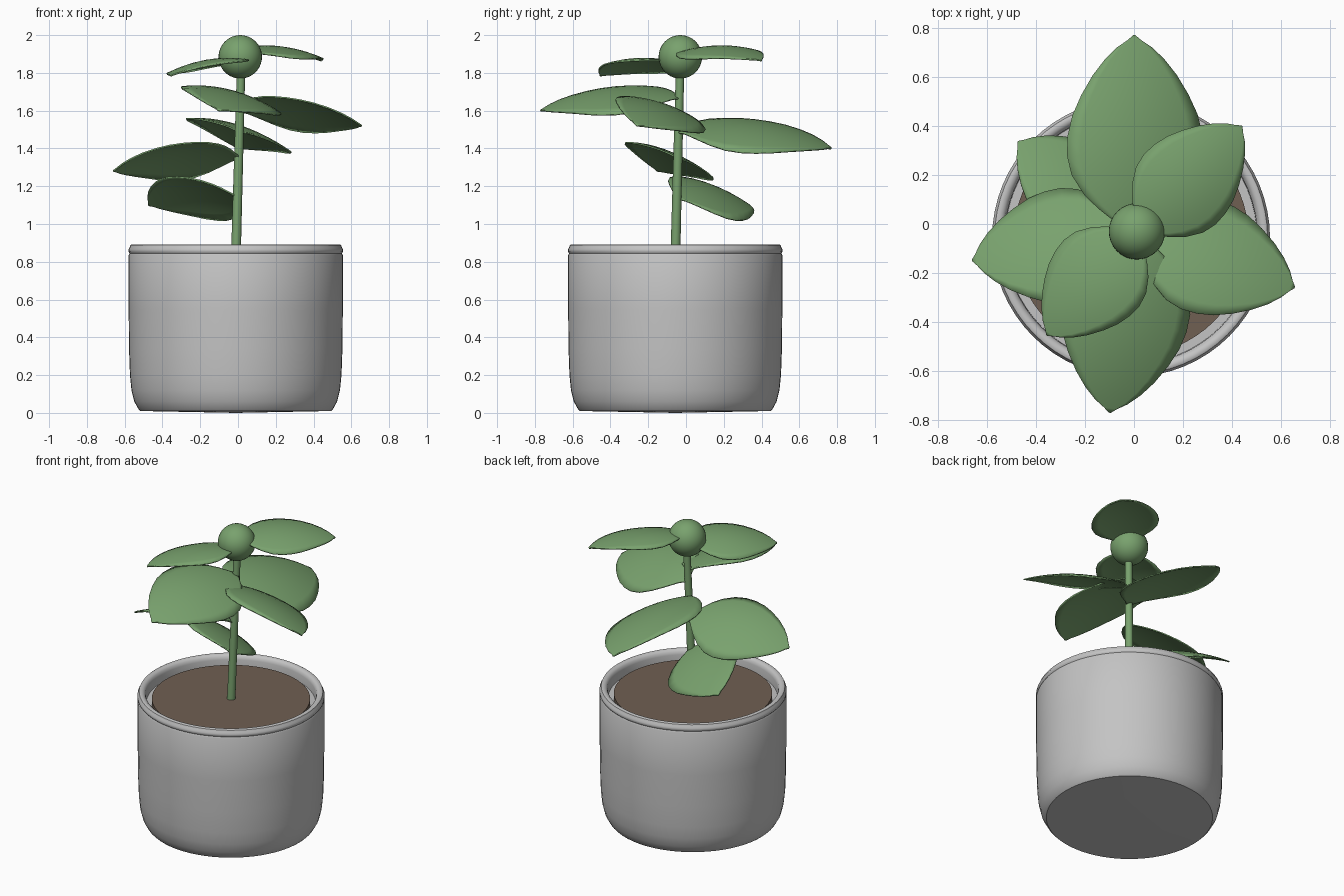
import bpy, bmesh, math
from mathutils import Vector

if "Cube" in bpy.data.objects:
    bpy.data.objects.remove(bpy.data.objects["Cube"])


def material(name, rgb):
    m = bpy.data.materials.new(name)
    m.diffuse_color = (*rgb, 1.0)
    m.use_nodes = True
    m.node_tree.nodes["Principled BSDF"].inputs["Base Color"].default_value = m.diffuse_color
    return m


GREY = material("pot_grey", (0.55, 0.55, 0.55))
BROWN = material("soil_brown", (0.16, 0.115, 0.085))
GREEN = material("leaf_green", (0.19, 0.36, 0.155))


def finish(bm, name, mat, angle=40):
    bmesh.ops.recalc_face_normals(bm, faces=bm.faces)
    me = bpy.data.meshes.new(name)
    bm.to_mesh(me)
    bm.free()
    me.materials.append(mat)
    ob = bpy.data.objects.new(name, me)
    bpy.context.collection.objects.link(ob)
    bpy.ops.object.select_all(action='DESELECT')
    ob.select_set(True)
    bpy.context.view_layer.objects.active = ob
    bpy.ops.object.shade_smooth_by_angle(angle=math.radians(angle))
    return ob


def lathe(name, profile, centre, mat, steps=64):
    bm = bmesh.new()
    verts = [bm.verts.new((r, 0, z)) for r, z in profile]
    edges = [bm.edges.new(p) for p in zip(verts, verts[1:])]
    bmesh.ops.spin(bm, geom=verts + edges, cent=(0, 0, 0), axis=(0, 0, 1),
                   angle=math.tau, steps=steps, use_merge=True)
    bmesh.ops.remove_doubles(bm, verts=bm.verts, dist=1e-4)
    bmesh.ops.translate(bm, verts=bm.verts, vec=(*centre, 0))
    return finish(bm, name, mat)


# Pot: rounded foot, straight wall, lipped rim, inner wall and floor
POT = (-0.012, -0.057)
lathe("pot", [(0, 0.0), (0.25, 0.005), (0.505, 0.01), (0.515, 0.02), (0.537, 0.06),
              (0.552, 0.12), (0.56, 0.20), (0.565, 0.34), (0.567, 0.55),
              (0.567, 0.835), (0.562, 0.845), (0.568, 0.853), (0.568, 0.866),
              (0.562, 0.876), (0.558, 0.888), (0.55, 0.892), (0.535, 0.89),
              (0.522, 0.88), (0.517, 0.86), (0.515, 0.81), (0, 0.81)], POT, GREY)

# Soil disc
lathe("soil", [(0, 0.842), (0.481, 0.842), (0.481, 0.805), (0, 0.805)], POT, BROWN)


# Stem: slightly leaning tapered tube
def stem_point(z):
    t = (z - 0.8) / 1.08
    return Vector((-0.012 + 0.03 * t, -0.057 + 0.027 * t, z))


bm = bmesh.new()
rings = []
for i in range(7):
    c = stem_point(0.8 + 1.08 * i / 6)
    r = 0.026 - 0.004 * i / 6
    rings.append([bm.verts.new(c + Vector((r * math.cos(a), r * math.sin(a), 0)))
                  for a in (math.tau * k / 16 for k in range(16))])
for a, b in zip(rings, rings[1:]):
    for k in range(16):
        bm.faces.new((a[k], a[(k + 1) % 16], b[(k + 1) % 16], b[k]))
bm.faces.new(rings[0])
bm.faces.new(rings[-1])
finish(bm, "stem", GREEN)

# Round bud on top
bm = bmesh.new()
bmesh.ops.create_uvsphere(bm, u_segments=32, v_segments=20, radius=0.115)
bmesh.ops.translate(bm, verts=bm.verts, vec=(0.012, -0.03, 1.885))
finish(bm, "bud", GREEN)

# Leaf outline: position along the midrib, relative half width
OUTLINE = [(0, 0.08), (0.04, 0.2), (0.08, 0.37), (0.13, 0.55), (0.2, 0.75), (0.3, 0.93),
           (0.4, 0.995), (0.5, 0.98), (0.6, 0.91), (0.7, 0.78), (0.8, 0.61),
           (0.88, 0.43), (0.94, 0.25), (0.975, 0.1), (1, 0.015)]


def leaf(name, base_z, tip, half, roll):
    """Arched, domed leaf from the stem to the tip; roll lifts its left edge."""
    base, tip = stem_point(base_z), Vector(tip)
    flat = Vector((tip.x - base.x, tip.y - base.y, 0))
    side = Vector((-flat.y, flat.x, 0)).normalized()
    arch, dome, n = 0.085 * flat.length, 0.19 * half, 10
    bm = bmesh.new()
    rows = []
    for t, w in OUTLINE:
        row = []
        for k in range(n + 1):
            s = w * (2 * k / n - 1)
            p = base.lerp(tip, t) + side * (half * s)
            p.z += arch * 4 * t * (1 - t) + roll * half * s - dome * s * s
            row.append(bm.verts.new(p))
        rows.append(row)
    for a, b in zip(rows, rows[1:]):
        for k in range(n):
            bm.faces.new((a[k], b[k], b[k + 1], a[k + 1]))
    ob = finish(bm, name, GREEN, 50)
    mod = ob.modifiers.new("thickness", 'SOLIDIFY')
    mod.thickness = 0.008
    mod.offset = 0


# Leaves from the lowest to the highest
leaf("leaf_back_left", 1.14, (-0.475, 0.335, 1.10), 0.21, 0.55)
leaf("leaf_left", 1.35, (-0.66, -0.15, 1.28), 0.235, 0.42)
leaf("leaf_back", 1.49, (0.0, 0.77, 1.40), 0.28, 0.32)
leaf("leaf_right", 1.60, (0.655, -0.26, 1.52), 0.235, -0.40)
leaf("leaf_front", 1.67, (-0.10, -0.77, 1.60), 0.265, -0.28)
leaf("leaf_top_front", 1.85, (-0.355, -0.455, 1.785), 0.205, 0.14)
leaf("leaf_top_back", 1.905, (0.44, 0.40, 1.865), 0.205, 0.12)
